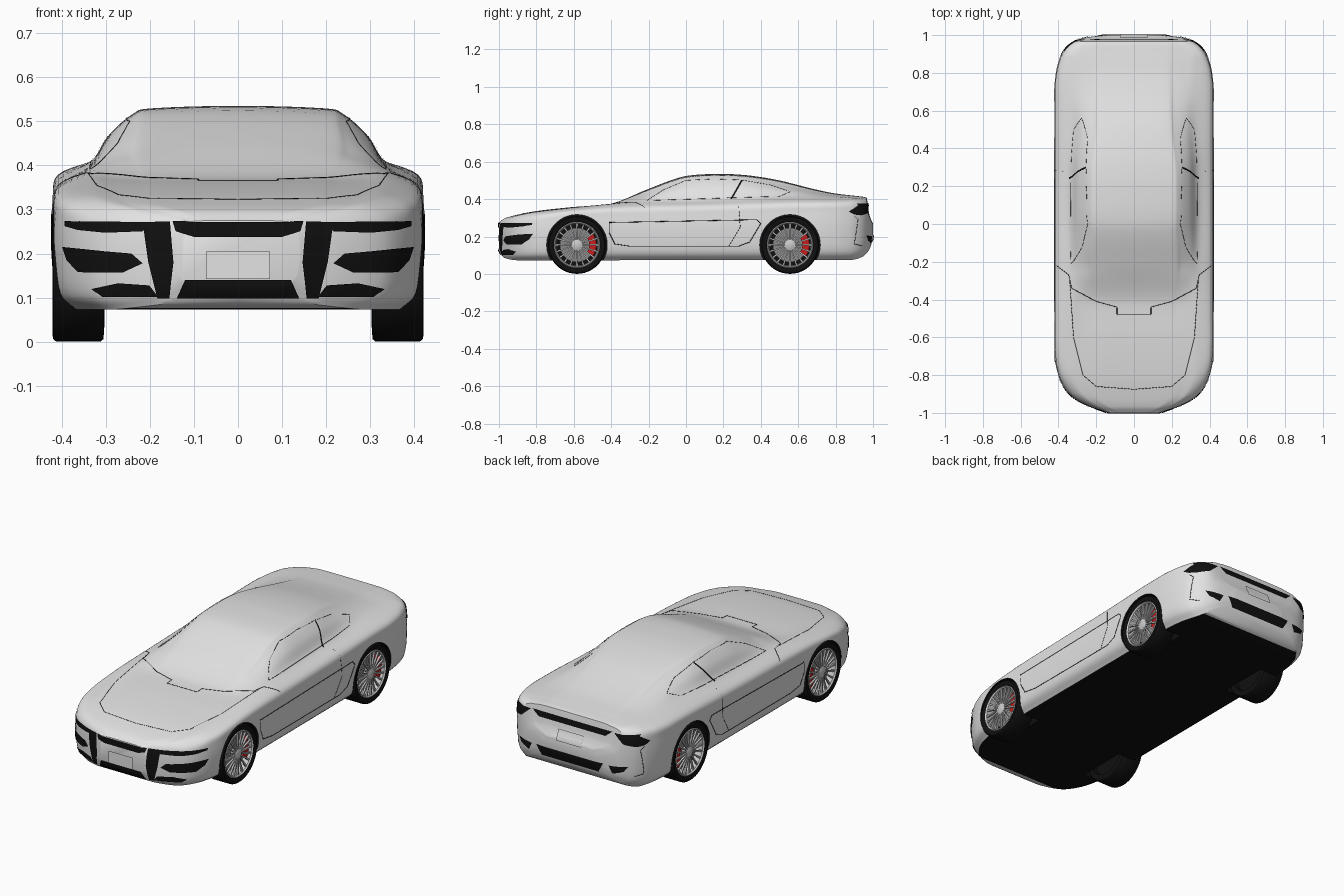
import bpy, bmesh, math
from mathutils import Vector
from mathutils.bvhtree import BVHTree

if "Cube" in bpy.data.objects:
    bpy.data.objects.remove(bpy.data.objects["Cube"])

def material(name, r, g, b):
    m = bpy.data.materials.new(name)
    m.diffuse_color = (r, g, b, 1)
    m.use_nodes = True
    m.node_tree.nodes["Principled BSDF"].inputs["Base Color"].default_value = m.diffuse_color
    return m

SILVER = material("silver paint", .77, .77, .77)
BLACK = material("black trim", .005, .005, .005)
RIM = material("rim grey", .6, .6, .6)
DISC = material("brake disc grey", .25, .25, .25)
RED = material("caliper red", .6, .012, .012)

def finish(name, bm, *mats, angle=40):
    bmesh.ops.recalc_face_normals(bm, faces=bm.faces)
    me = bpy.data.meshes.new(name)
    bm.to_mesh(me)
    bm.free()
    for m in mats:
        me.materials.append(m)
    ob = bpy.data.objects.new(name, me)
    bpy.context.collection.objects.link(ob)
    smooth(ob, angle)
    return ob

def smooth(ob, angle=40):
    bpy.ops.object.select_all(action='DESELECT')
    ob.select_set(True)
    bpy.context.view_layer.objects.active = ob
    bpy.ops.object.shade_smooth_by_angle(angle=math.radians(angle))

def keyed(*p):
    """Monotone smooth curve through (y, value) keys."""
    d = [(b[1] - a[1]) / (b[0] - a[0]) for a, b in zip(p, p[1:])]
    m = [d[0]] + [0 if a * b <= 0 else 2 * a * b / (a + b) for a, b in zip(d, d[1:])] + [d[-1]]
    def f(y):
        y = min(max(y, p[0][0]), p[-1][0])
        i = max(k for k in range(len(d)) if p[k][0] <= y)
        h = p[i + 1][0] - p[i][0]
        t = (y - p[i][0]) / h
        return ((2*t**3 - 3*t*t + 1) * p[i][1] + (t**3 - 2*t*t + t) * h * m[i]
                + (3*t*t - 2*t**3) * p[i + 1][1] + (t**3 - t*t) * h * m[i + 1])
    return f

# Body lines along the length: width, bottom, roofline, shoulder, belt, roof edge
W = keyed((-1, .14), (-.985, .18), (-.965, .235), (-.93, .305), (-.9, .343), (-.85, .378), (-.8, .4),
          (-.72, .417), (-.6, .422), (.7, .422), (.8, .413), (.88, .392), (.93, .363), (.965, .32),
          (.985, .265), (1, .16))
BOT = keyed((-1, .12), (-.97, .085), (-.9, .073), (.88, .075), (.94, .09), (.98, .13), (1, .19))
TOP = keyed((-1, .275), (-.97, .297), (-.9, .317), (-.8, .336), (-.6, .358), (-.42, .371), (-.39, .378),
            (-.2, .455), (-.05, .511), (0, .524), (.1, .533), (.2, .535), (.3, .53), (.4, .518), (.5, .5),
            (.6, .475), (.7, .45), (.8, .43), (.9, .418), (.968, .408), (.977, .33), (.99, .29), (1, .27))
SHO = keyed((-1, .262), (-.9, .285), (-.8, .31), (-.6, .337), (-.4, .35), (-.2, .355), (.3, .367),
            (.6, .378), (.9, .38), (.968, .37), (.977, .3), (1, .25))
BELT_X = keyed((-1, .34), (-.4, .34), (.3, .335), (.55, .325), (1, .325))
BELT_Z = keyed((-1, .272), (-.9, .31), (-.8, .33), (-.6, .353), (-.4, .373), (-.2, .389), (.1, .4),
               (.4, .41), (.6, .412), (.8, .407), (.9, .402), (.968, .394), (.977, .32), (1, .262))
ROOF_X = keyed((-1, .2), (-.4, .23), (-.2, .25), (0, .238), (.25, .238), (.5, .215), (1, .2))
ROOF_DROP = keyed((-1, .001), (-.42, .002), (-.3, .007), (-.2, .021), (-.05, .021), (.05, .018),
                  (.3, .018), (.5, .02), (.7, .012), (.9, .004), (1, .002))

def half_section(y, n=5):
    w, b, s, t = W(y), BOT(y), SHO(y), TOP(y)
    bx, bz = min(BELT_X(y), .84 * w), BELT_Z(y)
    rx, rz = min(ROOF_X(y), .62 * w), t - ROOF_DROP(y)
    k = .06 * max(0, rz - bz)
    P = [(w - .05, b), (w - .012, b + .15 * (s - b)), (w, b + .5 * (s - b)), (w - .002, b + .82 * (s - b)),
         (w - .014, s), (bx, bz), ((bx + rx) / 2 + k, (bz + rz) / 2 + k), (rx, rz),
         (rx * .8, t - .3 * (t - rz)), (0, t)]
    P = [Vector(p) for p in P]
    P = [2 * P[0] - P[1]] + P + [Vector((-P[-2].x, P[-2].y))]
    out = [Vector((0, b))]
    for i in range(1, len(P) - 2):
        a, p, q, c = P[i - 1:i + 3]
        for j in range(n):
            u = j / n
            out.append(.5 * (2*p + (q - a)*u + (2*a - 5*p + 4*q - c)*u*u + (3*p - a - 3*q + c)*u**3))
    return out + [Vector((0, t))]

# Lofted body shell
bm = bmesh.new()
rings = []
for i in range(121):
    y = math.sin(math.pi / 2 * (i / 60 - 1))
    h = half_section(y)
    rings.append([bm.verts.new((p.x, y, p.y)) for p in h] +
                 [bm.verts.new((-p.x, y, p.y)) for p in h[-2:0:-1]])
N = len(rings[0])
for a, b in zip(rings, rings[1:]):
    for k in range(N):
        bm.faces.new((a[k], a[(k + 1) % N], b[(k + 1) % N], b[k]))
bm.faces.new(rings[0])
bm.faces.new(rings[-1])
bmesh.ops.recalc_face_normals(bm, faces=bm.faces)
skin = BVHTree.FromBMesh(bm)
body = finish("body", bm, SILVER, BLACK)

# Revolved part repeated at all four wheels; profile is (radius, x)
AXLES, HUB_Z = (-.583, .556), .155
def wheel_part(name, prof, mat, n=48, a0=0, a1=2 * math.pi, closed=False):
    bm = bmesh.new()
    part = a1 - a0 < 6.2
    for s in (-1, 1):
        for yc in AXLES:
            rows = [[bm.verts.new((s * x, yc + r * math.cos(a), HUB_Z + r * math.sin(a))) for r, x in prof]
                    for a in (a0 + (a1 - a0) * i / n for i in range(n + part))]
            pairs = list(zip(rows, rows[1:])) + ([] if part else [(rows[-1], rows[0])])
            for p, q in pairs:
                for k in range(len(prof) - (not closed)):
                    l = (k + 1) % len(prof)
                    bm.faces.new((p[k], p[l], q[l], q[k]))
            if part:
                bm.faces.new(rows[0])
                bm.faces.new(rows[-1])
    bmesh.ops.remove_doubles(bm, verts=bm.verts, dist=1e-5)
    return finish(name, bm, mat)

# Wheel arches cut out of the body, wells and floor black
cutter = wheel_part("arch_cutter", [(0, .27), (.162, .27), (.162, .5), (0, .5)], BLACK, 64)
cutter.hide_render = True
mod = body.modifiers.new("arches", 'BOOLEAN')
mod.object, mod.operation, mod.solver = cutter, 'DIFFERENCE', 'EXACT'
bpy.context.view_layer.objects.active = body
bpy.ops.object.modifier_apply(modifier="arches")
bpy.data.objects.remove(cutter)
for f in body.data.polygons:
    c = f.center
    well = any(math.hypot(c.y - y, c.z - HUB_Z) < .1623 for y in AXLES)
    f.material_index = int(well or (f.normal.z < -.9 and c.z < .09 and abs(c.y) < .93))
smooth(body, 35)

# Wheels
wheel_part("tyre", [(.121, .412), (.136, .421), (.149, .419), (.1545, .412), (.1545, .312), (.149, .305),
                    (.12, .303), (.119, .36)], BLACK, closed=True)
wheel_part("rim_ring", [(.125, .412), (.119, .417), (.113, .411), (.111, .34), (.124, .34)], RIM, closed=True)
wheel_part("wheel_back", [(0, .335), (.12, .335)], BLACK)
wheel_part("brake_disc", [(0, .385), (.092, .385), (.092, .37), (0, .37)], DISC)
wheel_part("hub", [(0, .416), (.018, .416), (.03, .41), (.03, .38), (0, .38)], RIM, 24)
wheel_part("brake_caliper", [(.066, .375), (.104, .375), (.104, .4), (.066, .4)], RED, 10, -.62, .62, True)
bm = bmesh.new()
for s in (-1, 1):
    for yc in AXLES:
        for i in range(20):
            a = 2 * math.pi * i / 20
            d, t = Vector((0, math.cos(a), math.sin(a))), Vector((0, -math.sin(a), math.cos(a)))
            v = [bm.verts.new(Vector((s * x, yc, HUB_Z)) + d * r + t * e * w) for x in (.403, .412)
                 for r, e, w in ((.025, -1, .003), (.115, -1, .0045), (.115, 1, .0045), (.025, 1, .003))]
            for q in ((0, 1, 2, 3), (4, 5, 6, 7), (0, 1, 5, 4), (1, 2, 6, 5), (2, 3, 7, 6), (3, 0, 4, 7)):
                bm.faces.new([v[k] for k in q])
finish("wheel_spokes", bm, RIM)

# Details projected on the skin from one direction
VIEWS = {"front": (lambda u, v: (u, -2, v), (0, 1, 0)), "back": (lambda u, v: (u, 2, v), (0, -1, 0)),
         "side": (lambda u, v: (2, u, v), (-1, 0, 0)), "top": (lambda u, v: (u, v, 2), (0, 0, -1))}
def project(view, u, v, off):
    make, d = VIEWS[view]
    hit, nor = skin.ray_cast(Vector(make(u, v)), Vector(d))[:2]
    return None if hit is None else hit + nor * off

def plate(name, view, pts, mat, mirror=True, off=.004):
    bm = bmesh.new()
    bm.faces.new([bm.verts.new((u, v, 0)) for u, v in pts])
    for ax in (0, 1):
        lo, hi = min(p[ax] for p in pts), max(p[ax] for p in pts)
        step = .012
        for i in range(1, int((hi - lo) / step) + 1):
            co, no = [0, 0, 0], [0, 0, 0]
            co[ax], no[ax] = lo + i * step, 1
            bmesh.ops.bisect_plane(bm, geom=bm.verts[:] + bm.edges[:] + bm.faces[:], plane_co=co, plane_no=no)
    bmesh.ops.triangulate(bm, faces=bm.faces)
    lost = []
    for v in bm.verts:
        p = project(view, v.co.x, v.co.y, off)
        if p is None:
            lost.append(v)
        else:
            v.co = p
    bmesh.ops.delete(bm, geom=lost, context='VERTS')
    if mirror:
        new = bmesh.ops.duplicate(bm, geom=bm.verts[:] + bm.edges[:] + bm.faces[:])["geom"]
        for v in new:
            if isinstance(v, bmesh.types.BMVert):
                v.co.x *= -1
    finish(name, bm, mat)

def seam(name, view, pts, r=.0018):
    cu = bpy.data.curves.new(name, 'CURVE')
    cu.dimensions, cu.bevel_depth, cu.bevel_resolution = '3D', r, 0
    line = [(a[0] + (b[0] - a[0]) * i / 10, a[1] + (b[1] - a[1]) * i / 10)
            for a, b in zip(pts, pts[1:]) for i in range(10)] + [pts[-1]]
    line = [p for p in (project(view, u, v, 0) for u, v in line) if p]
    for s in (1, -1):
        sp = cu.splines.new('POLY')
        sp.points.add(len(line) - 1)
        for q, p in zip(sp.points, line):
            q.co = (s * p.x, p.y, p.z, 1)
    cu.materials.append(BLACK)
    ob = bpy.data.objects.new(name, cu)
    bpy.context.collection.objects.link(ob)
    bpy.ops.object.select_all(action='DESELECT')
    ob.select_set(True)
    bpy.context.view_layer.objects.active = ob
    bpy.ops.object.convert(target='MESH')

# Nose openings
plate("headlight", "front", [(.2, .27), (.39, .273), (.39, .262), (.36, .253), (.3, .247), (.215, .25)], BLACK)
plate("upper_grille", "front", [(-.147, .272), (.147, .272), (.14, .25), (.1, .238), (-.1, .238), (-.14, .25)], BLACK, False)
plate("nose_blade", "front", [(.153, .271), (.215, .271), (.202, .18), (.182, .1), (.155, .1), (.145, .18)], BLACK)
plate("fog_lamp", "front", [(.215, .16), (.235, .165), (.215, .178), (.24, .2), (.3, .205), (.395, .215), (.385, .185),
                            (.36, .158), (.26, .157)][2:], BLACK)
plate("lower_vent", "front", [(.18, .103), (.2, .128), (.27, .133), (.33, .12), (.305, .103)], BLACK)
plate("lower_grille", "front", [(-.12, .14), (.12, .14), (.138, .1), (-.138, .1)], BLACK, False)
plate("front_number_plate", "front", [(-.073, .205), (.073, .205), (.073, .142), (-.073, .142)], SILVER, False, .008)
# Tail openings
plate("tail_slot", "back", [(-.24, .378), (.24, .378), (.2, .347), (-.2, .347)], BLACK, False)
plate("tail_lamp", "back", [(.25, .375), (.365, .375), (.362, .312), (.305, .326)], BLACK)
plate("tail_lamp_side", "side", [(.87, .333), (.932, .375), (.934, .313), (.9, .317)], BLACK)
plate("rear_number_plate", "back", [(-.075, .315), (.075, .315), (.075, .26), (-.075, .26)], SILVER, False, .007)
plate("rear_lower_grille", "back", [(-.2, .205), (.2, .205), (.17, .152), (-.17, .152)], BLACK, False)
plate("rear_lower_vent", "back", [(.23, .2), (.325, .206), (.305, .178), (.25, .16)], BLACK)
# Pillars and panel gaps
plate("window_pillar", "side", [(.237, .4), (.247, .4), (.304, .5), (.294, .5)], BLACK, True, .002)
seam("window_gap", "side", [(-.21, .392), (-.12, .45), (0, .5), (.15, .508), (.3, .502), (.45, .476), (.56, .44),
                            (.5, .415), (.2, .406), (-.21, .392)], .001)
seam("door_gap", "side", [(-.41, .28), (-.41, .22), (-.38, .16), (-.3, .148), (.28, .148), (.34, .17), (.4, .27),
                          (.38, .29), (-.41, .275)], .0016)
seam("door_rear_gap", "side", [(.28, .385), (.29, .25), (.23, .15)], .001)
seam("bonnet_gap", "top", [(.34, -.3), (.32, -.6), (.27, -.8), (.2, -.86), (0, -.875)], .0011)
seam("windscreen_gap", "top", [(.41, -.22), (.345, -.27), (.33, -.34), (.2, -.41), (.09, -.44), (.09, -.48), (0, -.48)], .0014)
seam("rear_bumper_gap", "side", [(.9, .31), (.92, .29), (.9, .16), (.94, .15)], .0013)
